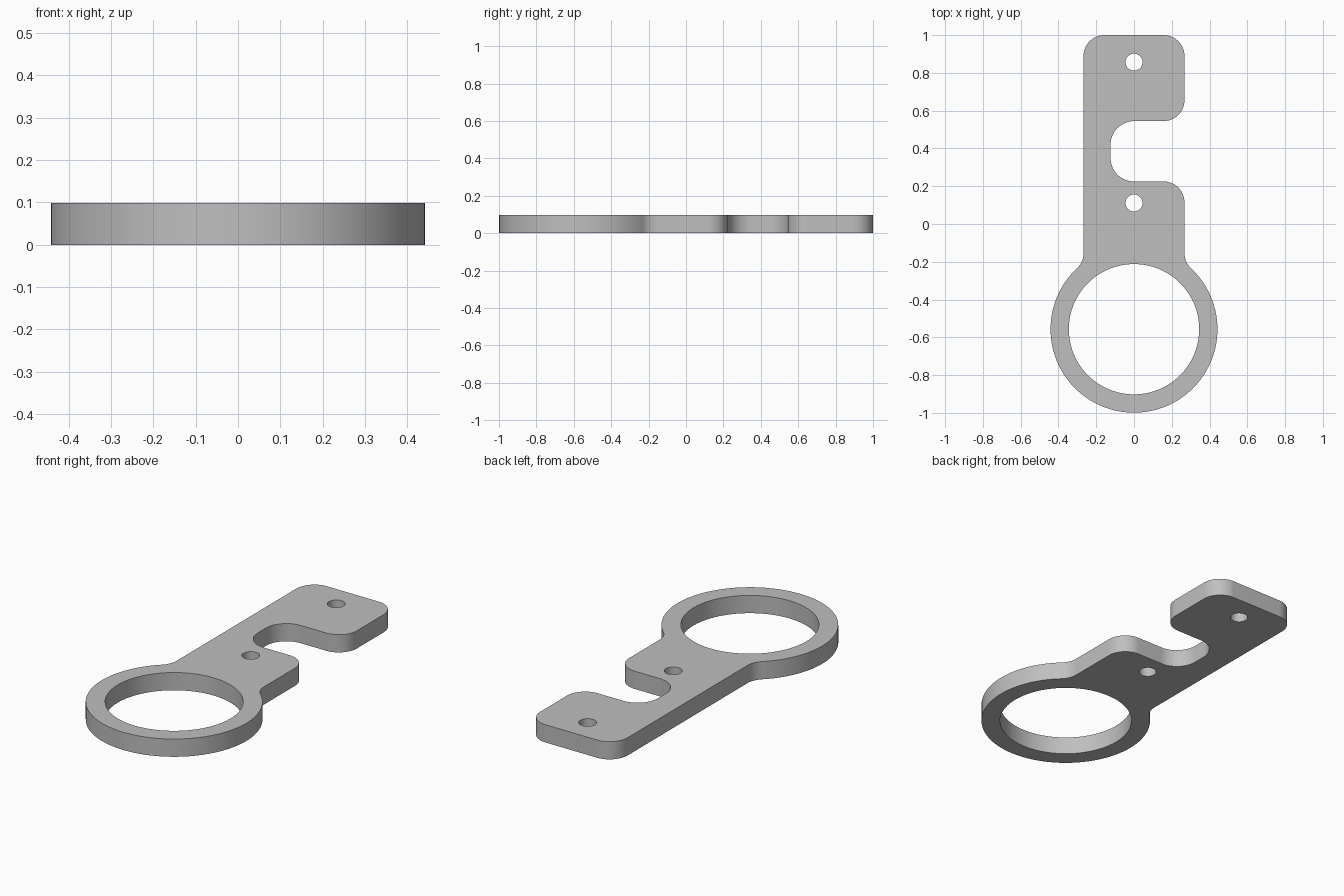
import bpy
import bmesh
from math import atan2, cos, radians, degrees, sin, sqrt

cube = bpy.data.objects.get("Cube")
if cube:
    bpy.data.objects.remove(cube, do_unlink=True)

THICK = 0.098
HALF = 0.267            # half width of the arm
CORNER = 0.11           # corner and fillet radius
RING_Y, RING_R, BORE_R = -0.557, 0.442, 0.345
NOTCH_X, NOTCH_LOW, NOTCH_HIGH, NOTCH_R = -0.124, 0.225, 0.545, 0.125


def arc(cx, cy, r, start, end):
    """Points along an arc, angles in degrees."""
    n = max(8, round(abs(end - start) / 4))
    angles = [radians(start + (end - start) * i / n) for i in range(n + 1)]
    return [(cx + r * cos(a), cy + r * sin(a)) for a in angles]


def circle(cy, r):
    return arc(0, cy, r, 0, 360)[:-1]


# Fillets tangent to both the arm and the ring
fx = HALF + CORNER
rise = sqrt((RING_R + CORNER) ** 2 - fx ** 2)
fy = RING_Y + rise
t = degrees(atan2(rise, fx))
inner = HALF - CORNER
nx = NOTCH_X + NOTCH_R

# Outline, counter-clockwise from the left side of the ring
outline = (
    arc(0, RING_Y, RING_R, 180 - t, 360 + t)
    + arc(fx, fy, CORNER, 180 + t, 180)[1:]
    + arc(inner, NOTCH_LOW - CORNER, CORNER, 0, 90)
    + arc(nx, NOTCH_LOW + NOTCH_R, NOTCH_R, 270, 180)
    + arc(nx, NOTCH_HIGH - NOTCH_R, NOTCH_R, 180, 90)
    + arc(inner, NOTCH_HIGH + CORNER, CORNER, -90, 0)
    + arc(inner, 1 - CORNER, CORNER, 0, 90)
    + arc(-inner, 1 - CORNER, CORNER, 90, 180)
    + arc(-fx, fy, CORNER, 0, -t)[:-1]
)
loops = [outline, circle(RING_Y, BORE_R), circle(0.111, 0.045), circle(0.857, 0.045)]

# Fill the flat profile around its holes, then extrude it
bm = bmesh.new()
edges = []
for loop in loops:
    verts = [bm.verts.new((x, y, 0)) for x, y in loop]
    edges += [bm.edges.new((v, verts[i - 1])) for i, v in enumerate(verts)]
bmesh.ops.triangle_fill(bm, use_beauty=True, edges=edges, normal=(0, 0, 1))
ext = bmesh.ops.extrude_face_region(bm, geom=bm.faces[:], use_keep_orig=True)
top = [g for g in ext["geom"] if isinstance(g, bmesh.types.BMVert)]
bmesh.ops.translate(bm, verts=top, vec=(0, 0, THICK))
bmesh.ops.recalc_face_normals(bm, faces=bm.faces[:])

mesh = bpy.data.meshes.new("ring_bracket")
bm.to_mesh(mesh)
bm.free()
bracket = bpy.data.objects.new("ring_bracket", mesh)
bpy.context.collection.objects.link(bracket)

# Plain grey material
grey = bpy.data.materials.new("grey")
grey.use_nodes = True
colour = (0.52, 0.52, 0.52, 1)
grey.diffuse_color = colour
grey.node_tree.nodes["Principled BSDF"].inputs["Base Color"].default_value = colour
mesh.materials.append(grey)

# Smooth curved walls, sharp rims
bpy.ops.object.select_all(action="DESELECT")
bracket.select_set(True)
bpy.context.view_layer.objects.active = bracket
bpy.ops.object.shade_smooth_by_angle(angle=radians(30))
